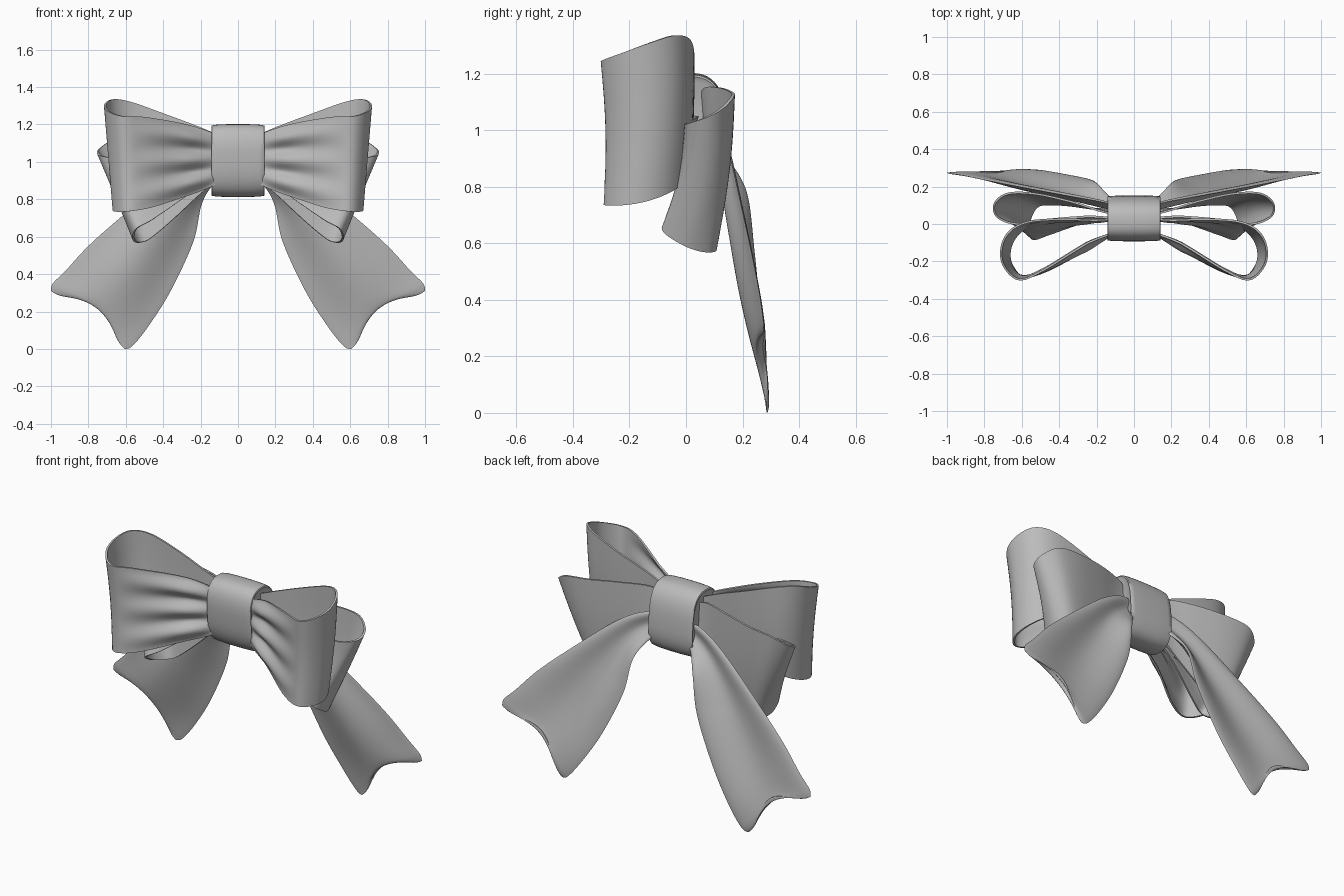
import bpy
import bmesh
from math import sin, cos, pi, radians
from mathutils import Vector

cube = bpy.data.objects.get("Cube")
if cube:
    bpy.data.objects.remove(cube, do_unlink=True)

GREY = (0.5, 0.5, 0.5, 1.0)
fabric = bpy.data.materials.new("grey_fabric")
fabric.use_nodes = True
fabric.diffuse_color = GREY
fabric.node_tree.nodes["Principled BSDF"].inputs["Base Color"].default_value = GREY


def spline(points, t):
    """Point at t (0 to 1) on a Catmull-Rom curve through the points."""
    n = len(points) - 1
    i = min(int(t * n), n - 1)
    f = t * n - i
    a, b, c, d = (Vector(points[max(0, min(n, i + k))]) for k in (-1, 0, 1, 2))
    return b + 0.5 * f * (c - a + f * (2 * a - 5 * b + 4 * c - d + f * (3 * (b - c) + d - a)))


def make_object(name, rows, ring=False, thickness=0.0, mirror=True):
    """Skin rows of points; ring closes each row and caps the ends."""
    bm = bmesh.new()
    grid = [[bm.verts.new(p) for p in row] for row in rows]
    for r0, r1 in zip(grid, grid[1:]):
        pairs = list(zip(range(len(r0)), range(1, len(r0))))
        if ring:
            pairs.append((len(r0) - 1, 0))
        for a, b in pairs:
            bm.faces.new((r0[a], r0[b], r1[b], r1[a]))
    if ring:
        # Caps made of strips joining opposite sides of the ring
        for r in (grid[0], grid[-1]):
            for i in range(len(r) // 2):
                bm.faces.new(dict.fromkeys((r[i], r[i + 1], r[-i - 1], r[-i])))
    bmesh.ops.recalc_face_normals(bm, faces=bm.faces)
    mesh = bpy.data.meshes.new(name)
    bm.to_mesh(mesh)
    bm.free()
    obj = bpy.data.objects.new(name, mesh)
    bpy.context.collection.objects.link(obj)
    mesh.materials.append(fabric)
    if thickness:
        solid = obj.modifiers.new("cloth", 'SOLIDIFY')
        solid.thickness = thickness
        solid.offset = 0
    if mirror:
        obj.modifiers.new("other_side", 'MIRROR').use_mirror_merge = False
    bpy.ops.object.select_all(action='DESELECT')
    obj.select_set(True)
    bpy.context.view_layer.objects.active = obj
    bpy.ops.object.convert(target='MESH')
    bpy.ops.object.shade_smooth_by_angle(angle=radians(50))


def sheet(edge_a, edge_b, fold, nu=64, nv=36):
    """Rows of cloth stretched between two edge curves, displaced by fold."""
    rows = []
    for i in range(nu + 1):
        u = i / nu
        a, b = spline(edge_a, u), spline(edge_b, u)
        row = [a.lerp(b, j / nv) for j in range(nv + 1)]
        rows.append([p + fold(u, j / nv, p) for j, p in enumerate(row)])
    return rows


def pleats(count, depth, reach, waist):
    """Front gathers that fade out away from the knot, plus a waist."""
    def fold(u, v, p):
        fade = max(0.0, 1 - p.x / reach) * max(0.0, min(1.0, (p.x - 0.11) / 0.14))
        wave = depth * fade * cos(2 * pi * count * v) if u > 0.5 else 0
        return Vector((0, wave + waist * sin(pi * v) * sin(pi * u) ** 2, 0))
    return fold


# Front loops: upper and lower rims, from back of knot round to its front
make_object("front_loops", sheet(
    [(.08, .03, 1.13), (.2, .02, 1.185), (.4, .025, 1.26), (.57, .01, 1.32),
     (.665, -.04, 1.335), (.708, -.125, 1.31), (.698, -.22, 1.275), (.62, -.295, 1.245),
     (.5, -.26, 1.24), (.3, -.15, 1.205), (.15, -.07, 1.16), (.08, -.04, 1.12)],
    [(.08, .03, .91), (.2, .01, .87), (.4, .01, .84), (.55, -.01, .815),
     (.625, -.06, .78), (.662, -.135, .75), (.655, -.215, .735), (.59, -.285, .735),
     (.47, -.25, .755), (.3, -.15, .81), (.15, -.07, .865), (.08, -.04, .91)],
    pleats(3, 0.036, 0.58, 0.015)), thickness=0.011)

# Rear loops: drooping behind the front pair
make_object("rear_loops", sheet(
    [(.08, .05, 1.11), (.18, .07, 1.15), (.34, .12, 1.15), (.52, .16, 1.135),
     (.66, .165, 1.12), (.73, .13, 1.08), (.75, .08, 1.05), (.72, .03, 1.03),
     (.62, 0, 1.02), (.45, .02, 1.04), (.22, .03, 1.05), (.08, .03, 1.04)],
    [(.08, .08, .93), (.2, .08, .83), (.35, .1, .69), (.47, .105, .59),
     (.52, .09, .57), (.55, .04, .575), (.56, -.02, .6), (.54, -.08, .645),
     (.46, -.06, .69), (.3, -.01, .8), (.16, .02, .9), (.08, .03, .95)],
    pleats(2, 0.02, 0.55, 0.02)), thickness=0.011)


# Tails: outer and inner edges, with a central groove and a notched end
def tail_side(side):
    def fold(u, v, p):
        across = sin(pi * v)
        notch = 0.1 * across ** 2 * u ** 5
        groove = 0.055 * across ** 2 * sin(pi * u ** 0.75)
        swell = 0.016 * abs(across) ** 0.6 * max(0.1, min(1.0, 7 * (1 - u)) ** 0.5)
        return Vector((-0.62 * notch, side * swell - groove, 0.78 * notch))
    return fold


outer_edge = [(.06, .09, 1.02), (.18, .12, 1.02), (.35, .15, .93), (.62, .2, .71),
              (.8, .235, .55), (.92, .26, .42), (.99, .27, .35), (1, .275, .31)]
inner_edge = [(.08, .1, .92), (.14, .155, .87), (.195, .215, .77), (.24, .24, .57),
              (.36, .265, .31), (.48, .285, .12), (.565, .29, .015), (.605, .285, 0)]
back, front = (sheet(outer_edge, inner_edge, tail_side(s)) for s in (1, -1))
make_object("tails", [b + f[-2:0:-1] for b, f in zip(back, front)], ring=True)

# Knot: rounded band wrapped around the middle
half = [(.134, .84), (.143, .93), (.14, .965), (.115, .985), (.05, 1)]
stations = [(-x, s) for x, s in half] + [(x, s) for x, s in reversed(half)]


def power(c):
    return abs(c) ** 0.75 * (1 if c > 0 else -1)


def knot_point(x, s, a):
    rise = s * power(sin(a))
    return (x, .03 + .12 * s * power(cos(a)) - .015 * rise, 1.007 + .195 * rise)


angles = [2 * pi * k / 48 for k in range(48)]
make_object("knot", [[knot_point(x, s, a) for a in angles] for x, s in stations],
            ring=True, mirror=False)
